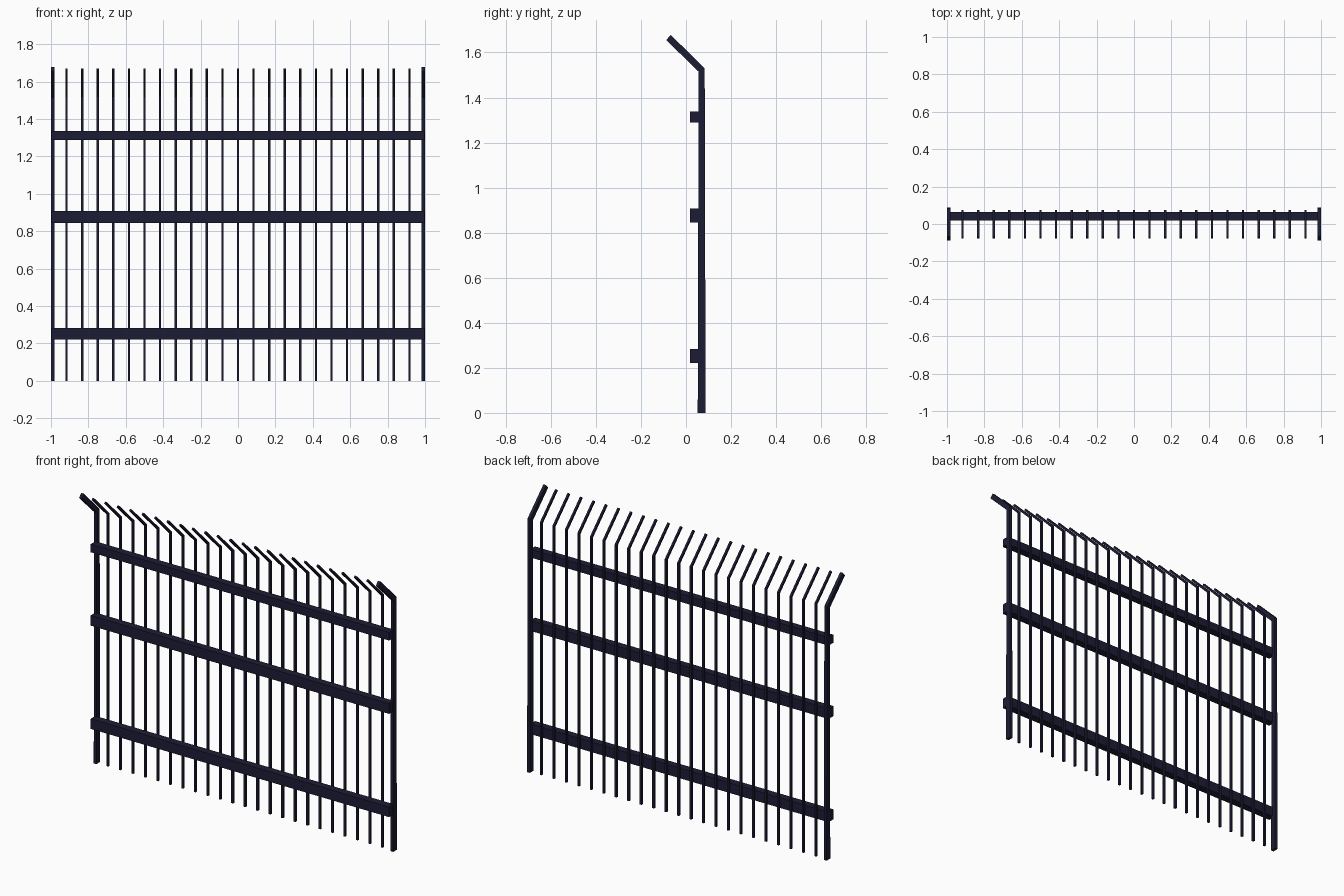
import bpy

if "Cube" in bpy.data.objects:
    bpy.data.objects.remove(bpy.data.objects["Cube"])

mat = bpy.data.materials.new("dark_paint")
mat.diffuse_color = (0.012, 0.012, 0.035, 1)
mat.use_nodes = True
mat.node_tree.nodes["Principled BSDF"].inputs["Base Color"].default_value = mat.diffuse_color


def add_mesh(name, verts, faces):
    me = bpy.data.meshes.new(name)
    me.from_pydata(verts, [], faces)
    me.materials.append(mat)
    ob = bpy.data.objects.new(name, me)
    bpy.context.collection.objects.link(ob)


def bent_bar(name, x, width, profile):
    """Extrude a closed y-z side profile (6 points) across x."""
    n = len(profile)
    verts = [(x + s * width / 2, y, z) for s in (-1, 1) for y, z in profile]
    # each end is capped as two quads so the bend stays clean
    faces = [(0, 1, 4, 5), (1, 2, 3, 4), (11, 10, 7, 6), (10, 9, 8, 7)]
    faces += [(i, i + n, (i + 1) % n + n, (i + 1) % n) for i in range(n)]
    add_mesh(name, verts, faces)


def box(name, x0, x1, y0, y1, z0, z1):
    verts = [(x, y, z) for x in (x0, x1) for y in (y0, y1) for z in (z0, z1)]
    add_mesh(name, verts, [(0, 1, 3, 2), (4, 6, 7, 5), (0, 4, 5, 1),
                           (2, 3, 7, 6), (0, 2, 6, 4), (1, 5, 7, 3)])


# side profiles: foot, bend, tip, and back down the other face
post = [(0.052, 0), (0.056, 1.515), (-0.088, 1.655),
        (-0.068, 1.678), (0.083, 1.53), (0.087, 0)]
picket = [(0.063, 0), (0.063, 1.519), (-0.078, 1.660),
          (-0.069, 1.669), (0.076, 1.525), (0.076, 0)]

# end posts
for side, x in (("left", -0.991), ("right", 0.991)):
    bent_bar("end_post_" + side, x, 0.018, post)

# pickets
for i in range(1, 24):
    bent_bar(f"picket_{i:02d}", -1 + i / 12, 0.012, picket)

# rails in front of the pickets
for name, z0, z1 in (("lower", 0.222, 0.283), ("middle", 0.845, 0.907),
                     ("upper", 1.288, 1.337)):
    box("rail_" + name, -0.996, 0.996, 0.018, 0.063, z0, z1)
